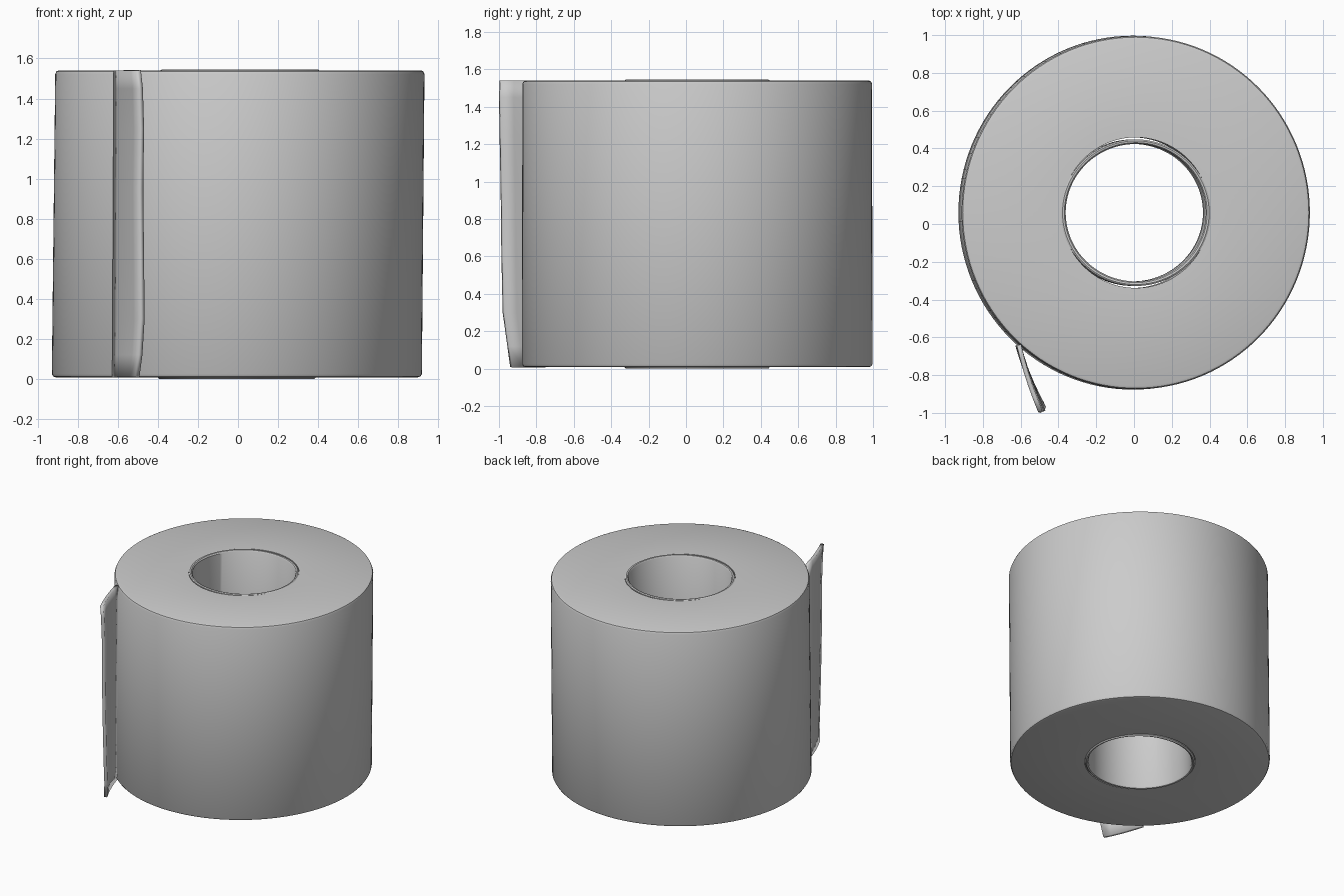
import bpy, bmesh, math

if "Cube" in bpy.data.objects:
    bpy.data.objects.remove(bpy.data.objects["Cube"], do_unlink=True)

CENTRE_Y = 0.06
LEAN = 0.01          # sideways drift per unit of height

paper = bpy.data.materials.new("paper_grey")
paper.use_nodes = True
grey = (0.6, 0.6, 0.6, 1)
paper.diffuse_color = grey
paper.node_tree.nodes["Principled BSDF"].inputs["Base Color"].default_value = grey


def finish(name, bm):
    """Turn a bmesh into a smooth, coloured object."""
    bmesh.ops.recalc_face_normals(bm, faces=bm.faces)
    mesh = bpy.data.meshes.new(name)
    bm.to_mesh(mesh)
    bm.free()
    mesh.materials.append(paper)
    obj = bpy.data.objects.new(name, mesh)
    bpy.context.collection.objects.link(obj)
    bpy.ops.object.select_all(action='DESELECT')
    obj.select_set(True)
    bpy.context.view_layer.objects.active = obj
    bpy.ops.object.shade_smooth_by_angle(angle=math.radians(35))
    return obj


def lathe(name, profile, stretch_y, segments=128):
    """Sweep a closed (radius, height) profile around the roll axis."""
    bm = bmesh.new()
    rings = []
    for i in range(segments):
        a = math.tau * i / segments
        rings.append([bm.verts.new((r * math.cos(a) + LEAN * z - 0.006,
                                    r * stretch_y * math.sin(a) + CENTRE_Y, z))
                      for r, z in profile])
    n = len(profile)
    for i in range(segments):
        here, there = rings[i], rings[(i + 1) % segments]
        for j in range(n):
            k = (j + 1) % n
            bm.faces.new((here[j], there[j], there[k], here[k]))
    return finish(name, bm)


# Wound paper body with softly rounded outer rims
lathe("paper_roll", [
    (0.393, 0.008), (0.905, 0.008), (0.917, 0.012), (0.924, 0.024),
    (0.922, 1.522), (0.916, 1.536), (0.904, 1.541), (0.393, 1.541)], 1.014)

# Inner core tube, its lip standing just proud of the paper
lathe("core_tube", [
    (0.371, 0.014), (0.378, 0.003), (0.388, 0.0), (0.396, 0.008),
    (0.396, 1.541), (0.388, 1.546), (0.378, 1.544), (0.371, 1.534)], 0.98)

# Loose end of the sheet: slightly wavy free edge, cut back near the bottom
edge = [(0.008, -0.503, -0.935), (0.12, -0.488, -0.950), (0.30, -0.477, -0.975),
        (0.60, -0.480, -0.982), (0.95, -0.484, -0.986), (1.25, -0.480, -0.992),
        (1.45, -0.486, -0.995), (1.541, -0.496, -0.992)]
STEPS = 5
bm = bmesh.new()
rows = []
for z, tip_x, tip_y in edge:
    row = []
    for i in range(STEPS + 1):
        t = i / STEPS
        bow = 0.008 * math.sin(math.pi * t)
        root_x, root_y = -0.617 + LEAN * z * 0.5, -0.64
        row.append(bm.verts.new((root_x + (tip_x - root_x) * t - bow,
                                 root_y + (tip_y - root_y) * t - bow * 0.4, z)))
    rows.append(row)
for a, b in zip(rows, rows[1:]):
    for i in range(STEPS):
        bm.faces.new((a[i], a[i + 1], b[i + 1], b[i]))
flap = finish("loose_sheet_end", bm)
solid = flap.modifiers.new("Thickness", 'SOLIDIFY')
solid.thickness = 0.024
solid.offset = 0
